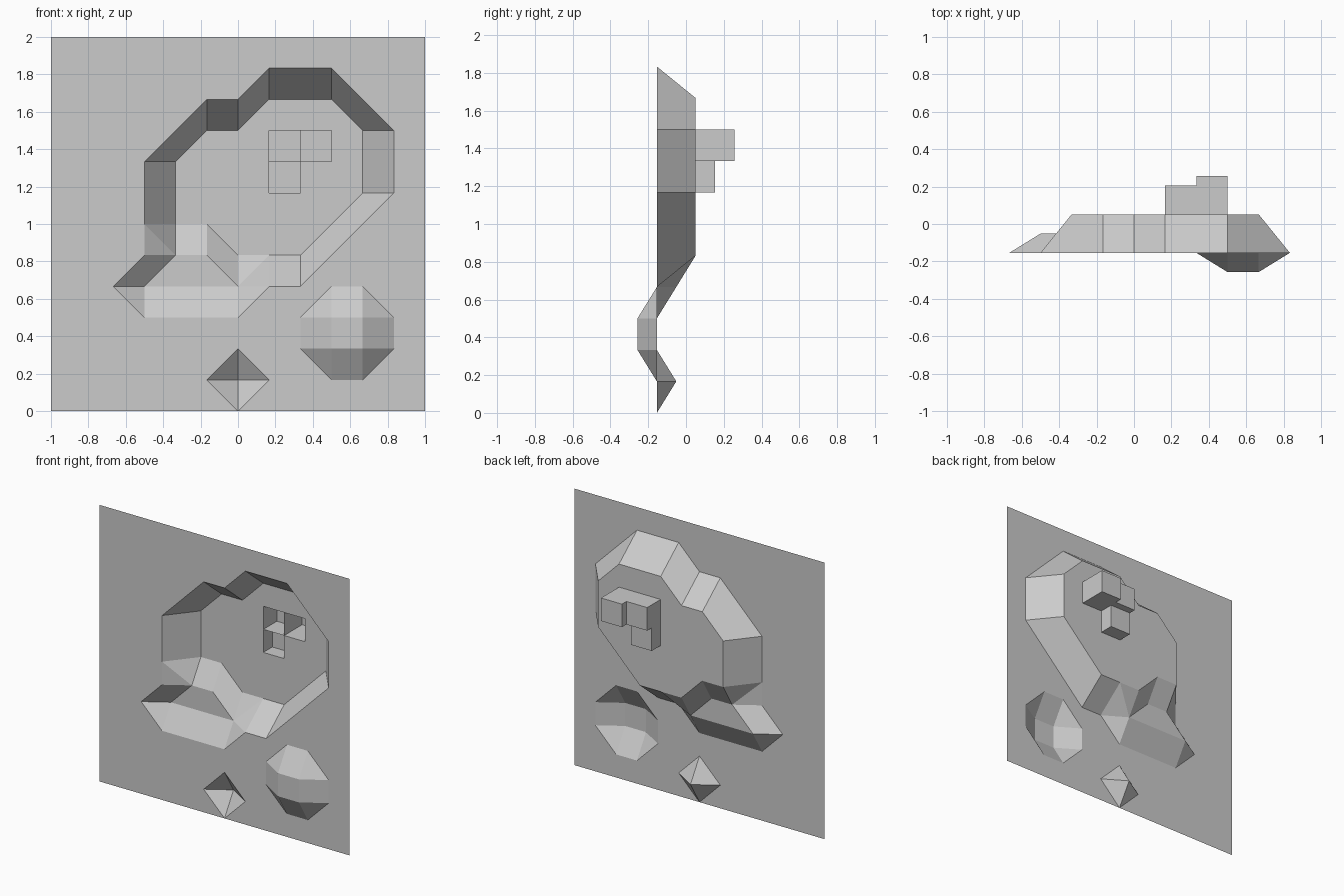
import bpy
from mathutils import Vector
from mathutils.geometry import delaunay_2d_cdt

if "Cube" in bpy.data.objects:
    bpy.data.objects.remove(bpy.data.objects["Cube"])

# Everything lies on a 12 x 12 grid (cell = 1/6); depth d counts in steps of H, 0 = sheet plane
G, H = 1 / 6, 0.1028


def build(name, faces):
    """Make an object from faces given as lists of (column, row, depth), merging shared points."""
    ids, polys = {}, []
    for f in faces:
        f = list(dict.fromkeys(f))
        if len(f) > 2:
            polys.append([ids.setdefault(p, len(ids)) for p in f])
    mesh = bpy.data.meshes.new(name)
    mesh.from_pydata([(x * G, (d - 1.5) * H, z * G) for x, z, d in ids], [], polys)
    mesh.update()
    ob = bpy.data.objects.new(name, mesh)
    bpy.context.collection.objects.link(ob)
    return ob


def at(points, d):
    return [(x, z, d) for x, z in points]


def slope(outer, inner):
    """Join two rings; where the inner depth changes, split towards the shallower point."""
    faces, n = [], len(outer)
    for i in range(n):
        a, b = outer[i], outer[(i + 1) % n]
        c, d = inner[(i + 1) % n], inner[i]
        if c[2] == d[2]:
            faces.append([a, b, c, d])
        elif c[2] < d[2]:
            faces += [[a, b, c], [a, c, d]]
        else:
            faces += [[a, b, d], [b, c, d]]
    return faces


def inside(p, poly):
    hit = False
    for (x1, z1), (x2, z2) in zip(poly, poly[1:] + poly[:1]):
        if (z1 > p[1]) != (z2 > p[1]) and p[0] < x1 + (p[1] - z1) * (x2 - x1) / (z2 - z1):
            hit = not hit
    return hit


def fill(outline, holes, d):
    """Flat area at depth d with openings cut out."""
    pts, edges = [], []
    for loop in [outline] + holes:
        s, n = len(pts), len(loop)
        pts += [Vector(p) for p in loop]
        edges += [(s + i, s + (i + 1) % n) for i in range(n)]
    vs, _, tris = delaunay_2d_cdt(pts, edges, [], 0, 1e-5)[:3]
    faces = []
    for t in tris:
        tri = [(round(vs[i].x), round(vs[i].y)) for i in t]
        mid = (sum(p[0] for p in tri) / 3, sum(p[1] for p in tri) / 3)
        if inside(mid, outline) and not any(inside(mid, h) for h in holes):
            faces.append(at(tri, d))
    return faces


# Outlines, counter-clockwise seen from the front
sheet = [(-6, 0), (6, 0), (6, 12), (-6, 12)]
rim = [(-4, 4), (-3, 3), (0, 3), (1, 4), (2, 4), (5, 7), (5, 9), (3, 11),
       (1, 11), (0, 10), (-1, 10), (-3, 8), (-3, 6), (-3, 5)]
basin = [(1, 5), (2, 5), (4, 7), (4, 9), (3, 10), (1, 10), (0, 9), (-1, 9), (-2, 8), (-2, 6)]
mound = [(3, 2), (4, 1), (4 + 1, 1), (5, 2), (5, 3), (4, 4), (3, 4), (2, 3), (2, 2), (3, 1)]
mound = [(2, 2), (3, 1), (4, 1), (5, 2), (5, 3), (4, 4), (3, 4), (2, 3)]
diamond = [(0, 0), (1, 1), (0, 2), (-1, 1)]

# Flat sheet with openings
build("sheet", fill(sheet, [rim, mound, diamond], 0))

# Sloped bank of the large basin
foot = at([(-3, 4), (-3, 4), (0, 4)], 1) + at(basin, 2) + [(-2, 5, 1)]
build("basin_bank", slope(at(rim, 0), foot))

# Shallow ledge and the ramp down to the basin floor
ledge = at([(-3, 4), (0, 4), (-1, 5), (-2, 5)], 1)
build("ledge", [ledge])
build("ledge_ramp", [
    [(-2, 5, 1), (-1, 5, 1), (-1, 6, 2), (-2, 6, 2)],
    [(-1, 5, 1), (0, 4, 1), (0, 5, 2), (-1, 6, 2)],
    [(0, 4, 1), (1, 5, 2), (0, 5, 2)]])

# Basin floor with three square shafts of different depth
shafts = {(1, 7): 3, (1, 8): 3.5, (2, 8): 4}
squares = {k: [(k[0], k[1]), (k[0] + 1, k[1]), (k[0] + 1, k[1] + 1), (k[0], k[1] + 1)] for k in shafts}
build("basin_floor", fill([(0, 5)] + basin + [(-1, 6)], list(squares.values()), 2))
for i, (k, depth) in enumerate(shafts.items()):
    sq = squares[k]
    build(f"shaft_{i + 1}", slope(at(sq, 2), at(sq, depth)) + [at(sq, depth)])

# Raised mound with a flat top
top = [(3, 2), (4, 2), (4, 3), (3, 3)]
ring = [top[i // 2] for i in (0, 1, 2, 3, 4, 5, 6, 7)]
build("mound", slope(at(mound, 0), at(ring, -1)) + [at(top, -1)])

# Small four-sided pit at the bottom edge
build("diamond_pit", slope(at(diamond, 0), [(0, 1, 1)] * 4))
